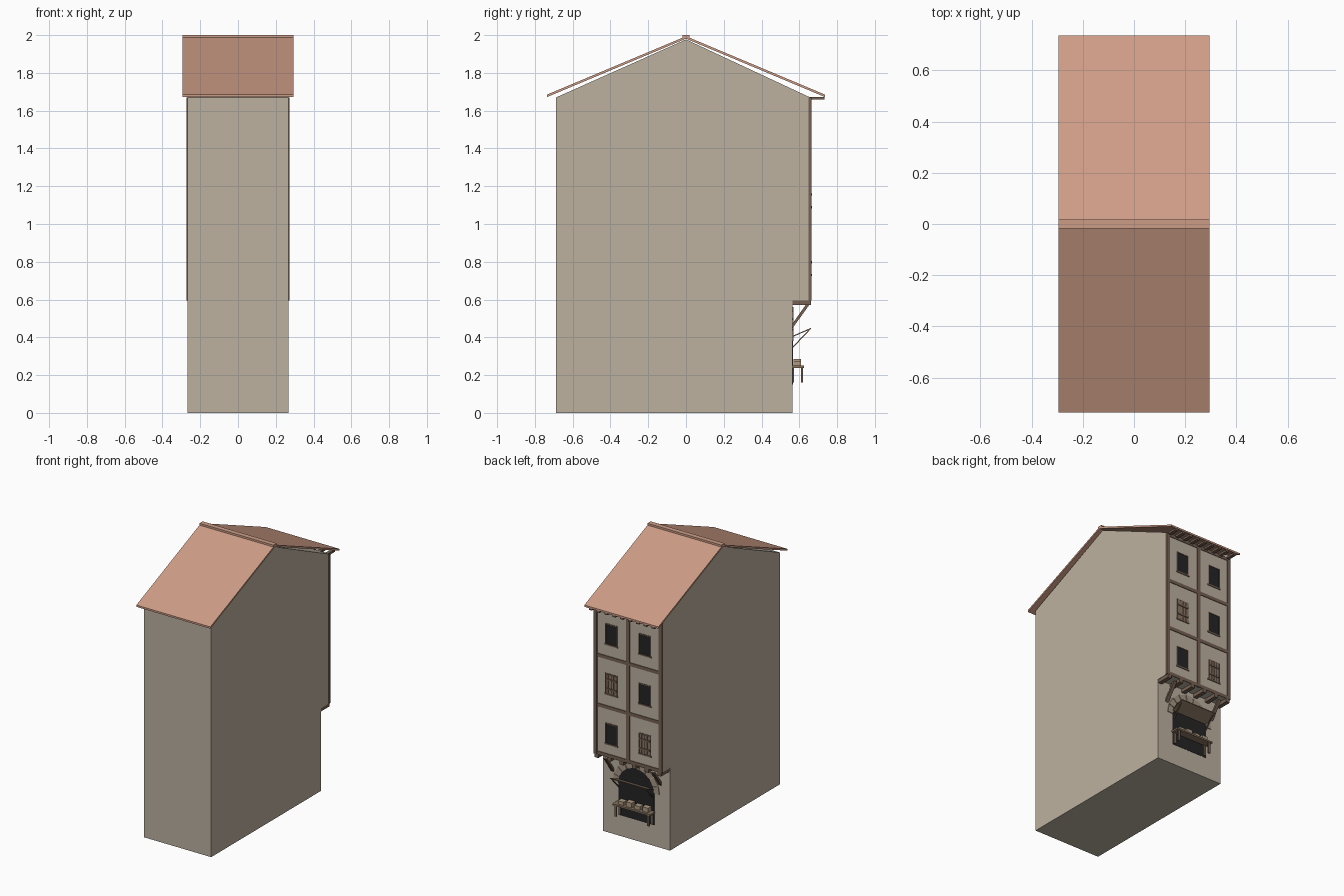
import bpy, bmesh, math
from mathutils import Vector

if "Cube" in bpy.data.objects:
    bpy.data.objects.remove(bpy.data.objects["Cube"])


def srgb(r, g, b):
    def f(c):
        c /= 255
        return c / 12.92 if c <= 0.04045 else ((c + 0.055) / 1.055) ** 2.4
    return (f(r), f(g), f(b), 1)


def material(name, *rgb):
    m = bpy.data.materials.new(name)
    m.diffuse_color = srgb(*rgb)
    m.use_nodes = True
    m.node_tree.nodes["Principled BSDF"].inputs["Base Color"].default_value = m.diffuse_color
    return m


PLASTER = material("plaster", 188, 177, 160)
TILE = material("terracotta", 206, 157, 134)
TIMBER = material("dark_timber", 118, 97, 83)
DARK = material("dark_opening", 36, 36, 38)
PLANK = material("plank_wood", 138, 117, 98)
STONE = material("arch_stone", 165, 150, 132)
GOODS = material("market_goods", 172, 152, 128)


def finish(name, bm, mat):
    bmesh.ops.recalc_face_normals(bm, faces=bm.faces[:])
    me = bpy.data.meshes.new(name)
    bm.to_mesh(me)
    bm.free()
    me.materials.append(mat)
    ob = bpy.data.objects.new(name, me)
    bpy.context.collection.objects.link(ob)
    return ob


def add_prism(bm, pts, offset):
    """Extrude a planar polygon of 3D points along an offset."""
    f = bm.faces.new([bm.verts.new(p) for p in pts])
    r = bmesh.ops.extrude_face_region(bm, geom=[f])
    vs = [v for v in r["geom"] if isinstance(v, bmesh.types.BMVert)]
    bmesh.ops.translate(bm, vec=Vector(offset), verts=vs)


def add_box(bm, x0, x1, y0, y1, z0, z1):
    add_prism(bm, [(x0, y0, z0), (x1, y0, z0), (x1, y1, z0), (x0, y1, z0)], (0, 0, z1 - z0))


def boxes(name, mat, items):
    bm = bmesh.new()
    for b in items:
        add_box(bm, *b)
    return finish(name, bm, mat)


def side_prisms(name, mat, yz, spans):
    """Extrude a y-z profile across each x span."""
    bm = bmesh.new()
    for x0, x1 in spans:
        add_prism(bm, [(x0, y, z) for y, z in yz], (x1 - x0, 0, 0))
    return finish(name, bm, mat)


W = 0.268          # half width of the house
YG, YU = 0.565, 0.658   # ground and jettied facade planes
Z0, Z1 = 0.595, 1.67    # upper wall bottom and top
H = (Z1 - Z0) / 3

# House body with jetty and gable
side_prisms("house_body", PLASTER,
            [(-0.688, 0), (YG, 0), (YG, Z0), (YU, Z0), (YU, Z1), (0, 1.977), (-0.688, Z1)],
            [(-W, W)])

# Roof slopes and ridge cap
for side, name in ((1, "roof_slope_back"), (-1, "roof_slope_front")):
    side_prisms(name, TILE,
                [(0, 1.981), (0, 1.994), (side * 0.736, 1.685), (side * 0.736, 1.672)],
                [(-0.295, 0.295)])
boxes("ridge_cap", TILE, [(-0.295, 0.295, -0.018, 0.018, 1.982, 2.0)])

# Rafter tails under the facade eave
boxes("rafter_tails", TIMBER,
      [(x - 0.012, x + 0.012, YU - 0.01, 0.732, 1.658, 1.673)
       for x in [-0.25 + i * 0.5 / 8 for i in range(9)]])

# Timber frame: posts and storey beams
boxes("frame_posts", TIMBER,
      [(-0.272, -0.247, 0.648, 0.664, Z0, Z1), (-0.0125, 0.0125, 0.648, 0.664, Z0, Z1),
       (0.247, 0.272, 0.648, 0.664, Z0, Z1)])
boxes("frame_beams", TIMBER,
      [(-0.27, 0.27, 0.649, 0.6625, max(Z0, z - 0.012), min(Z1, z + 0.012))
       for z in (Z0 + 0.012, Z0 + H, Z0 + 2 * H, Z1 - 0.012)])

# Jetty joists and braces
boxes("jetty_joists", TIMBER,
      [(x - 0.015, x + 0.015, YG - 0.01, 0.663, 0.57, 0.597)
       for x in [-0.25 + i * 0.1 for i in range(6)]])
side_prisms("jetty_braces", TIMBER,
            [(YG, 0.45), (YG, 0.474), (0.634, 0.572), (0.653, 0.572)],
            [(-0.202, -0.178), (0.178, 0.202)])

# Windows, two of them closed with plank shutters
panes, trims, planks, battens = [], [], [], []
for row in range(3):
    for x in (-0.134, 0.134):
        z = Z0 + H * row + 0.169
        panes.append((x - 0.044, x + 0.044, YU - 0.005, YU + 0.001, z - 0.07, z + 0.07))
        trims.append((x - 0.053, x + 0.053, YU - 0.005, YU + 0.005, z - 0.08, z - 0.07))
        trims.append((x - 0.048, x + 0.048, YU - 0.005, YU + 0.003, z + 0.07, z + 0.076))
        for s in (-1, 1):
            a, b = sorted((x + s * 0.044, x + s * 0.048))
            trims.append((a, b, YU - 0.005, YU + 0.003, z - 0.07, z + 0.07))
        if (row, x > 0) in ((0, False), (1, True)):
            for i in range(4):
                px = x - 0.033 + i * 0.022
                planks.append((px - 0.009, px + 0.009, YU, YU + 0.004, z - 0.069, z + 0.069))
            for dz in (-0.034, 0.034):
                battens.append((x - 0.043, x + 0.043, YU, YU + 0.009, z + dz - 0.006, z + dz + 0.006))
boxes("window_openings", DARK, panes)
boxes("window_frames", TIMBER, trims)
boxes("shutter_planks", PLANK, planks)
boxes("shutter_battens", TIMBER, battens)

# Arched shop opening
R, ZS = 0.143, 0.378
bm = bmesh.new()
arc = [(R * math.cos(math.pi * i / 16), YG - 0.005, ZS + R * math.sin(math.pi * i / 16)) for i in range(17)]
add_prism(bm, [(R, YG - 0.005, 0.15)] + arc + [(-R, YG - 0.005, 0.15)], (0, 0.007, 0))
finish("shop_opening", bm, DARK)

# Arch stones
bm = bmesh.new()
N = 9
for i in range(N):
    a0, a1 = [math.pi * (i + k) / N for k in (0.05, 0.95)]
    add_prism(bm, [(r * math.cos(a), YG - 0.005, ZS + r * math.sin(a))
                   for r, a in ((R, a0), (0.186, a0), (0.186, a1), (R, a1))], (0, 0.01, 0))
finish("arch_stones", bm, STONE)

# Raised shop shutter with struts
side_prisms("shop_awning", PLANK,
            [(YG, 0.402), (YG, 0.408), (0.661, 0.45), (0.661, 0.444)], [(-0.145, 0.145)])
side_prisms("awning_struts", TIMBER,
            [(YG, 0.343), (YG, 0.351), (0.656, 0.447), (0.66, 0.443)],
            [(-0.138, -0.13), (0.13, 0.138)])

# Shop counter, legs and goods
boxes("shop_counter", PLANK, [(-0.15, 0.15, YG - 0.005, 0.624, 0.238, 0.25)])
boxes("counter_legs", TIMBER,
      [(x - 0.008, x + 0.008, y - 0.005, y + 0.005, 0.16, 0.24)
       for x in (-0.13, 0.13) for y in (0.568, 0.614)])
boxes("goods_boxes", GOODS,
      [(x - 0.023, x + 0.023, 0.57, 0.608, 0.25, z)
       for x, z in ((-0.1, 0.282), (-0.035, 0.276), (0.03, 0.284), (0.095, 0.274))])
